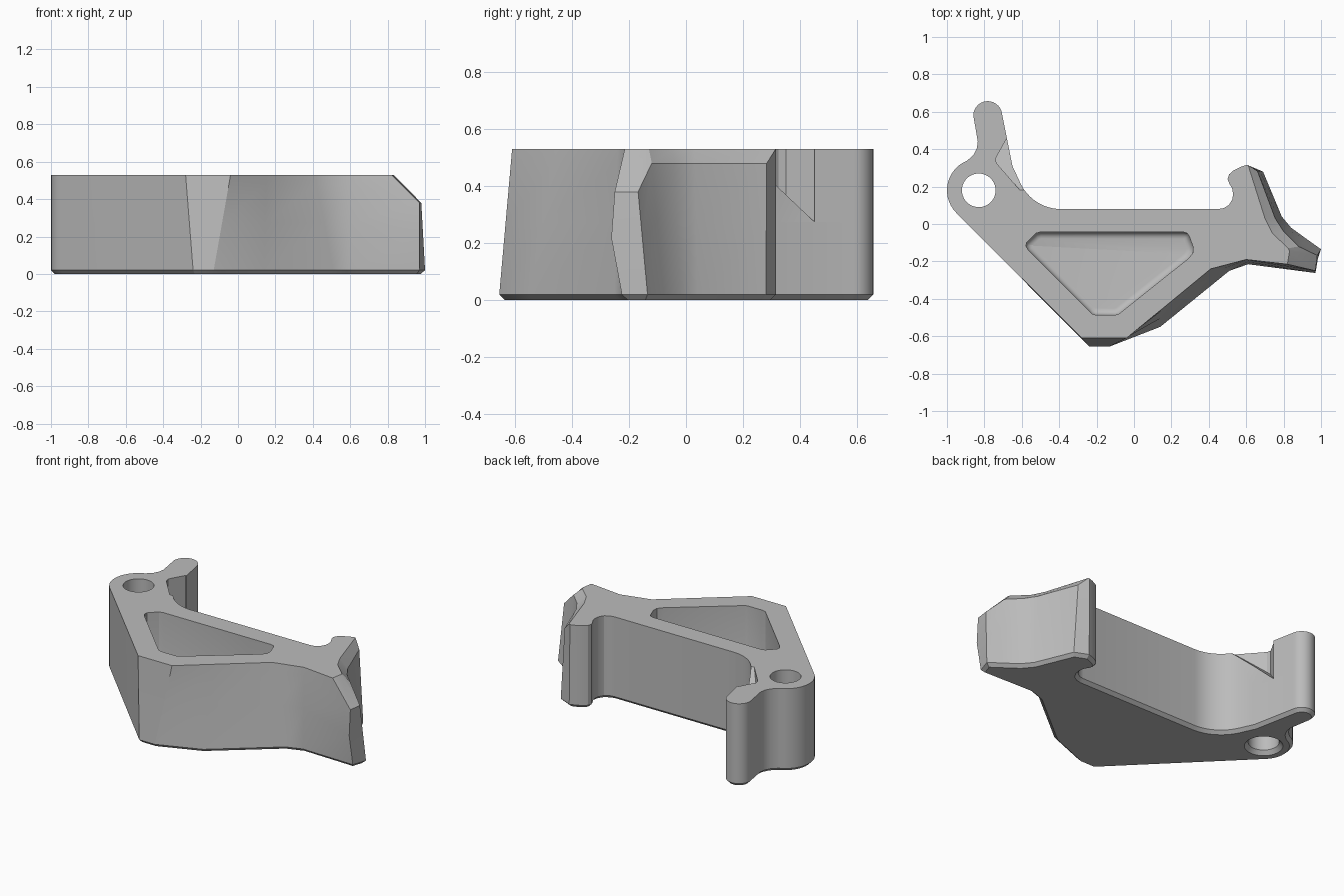
import bpy, bmesh
from math import cos, sin, radians
from mathutils import Vector

cube = bpy.data.objects.get("Cube")
if cube:
    bpy.data.objects.remove(cube)

TOP, EDGE, LIP = 0.53, 0.02, 0.48

grey = bpy.data.materials.new("plain grey")
grey.use_nodes = True
grey.diffuse_color = (0.5, 0.5, 0.5, 1)
grey.node_tree.nodes["Principled BSDF"].inputs["Base Color"].default_value = (0.5, 0.5, 0.5, 1)


def arc(cx, cy, r, start, end, steps):
    angles = [radians(start + (end - start) * i / steps) for i in range(steps + 1)]
    return [(cx + r * cos(a), cy + r * sin(a)) for a in angles]


def loft(name, rings):
    """Skin a closed solid through rings of equal point count."""
    bm = bmesh.new()
    loops = [[bm.verts.new(p) for p in ring] for ring in rings]
    for low, high in zip(loops, loops[1:]):
        for i in range(len(low)):
            j = (i + 1) % len(low)
            bm.faces.new((low[i], low[j], high[j], high[i]))
    bm.faces.new(loops[0][::-1])
    bm.faces.new(loops[-1])
    bmesh.ops.recalc_face_normals(bm, faces=bm.faces)
    mesh = bpy.data.meshes.new(name)
    bm.to_mesh(mesh)
    bm.free()
    mesh.materials.append(grey)
    obj = bpy.data.objects.new(name, mesh)
    bpy.context.collection.objects.link(obj)
    return obj


def inset(points, d):
    """Move a counter-clockwise outline inward by d."""
    out = []
    for i, p in enumerate(points):
        a, b, c = Vector(points[i - 1]), Vector(p), Vector(points[(i + 1) % len(points)])
        n1 = Vector((a.y - b.y, b.x - a.x)).normalized()
        n2 = Vector((b.y - c.y, c.x - b.x)).normalized()
        m = (n1 + n2).normalized()
        out.append(b + m * d / max(m.dot(n1), 0.5))
    return out


def level(points, z):
    return [(p[0], p[1], z) for p in points]


def cut(target, cutter):
    cutter.hide_render = True
    mod = target.modifiers.new("cut", 'BOOLEAN')
    mod.operation, mod.solver, mod.object = 'DIFFERENCE', 'EXACT', cutter
    bpy.context.view_layer.objects.active = target
    bpy.ops.object.modifier_apply(modifier=mod.name)
    bpy.data.objects.remove(cutter)


# Upright walls of the outline: post, pivot ring and hook
post = arc(-0.782, 0.58, 0.077, 5, 180, 14)
neck = [(-0.835, 0.44), (-0.84, 0.405), (-0.858, 0.37), (-0.885, 0.345)]
ring = arc(-0.83, 0.18, 0.17, 112, 225, 14)
hook = [(0.57, 0.305), (0.53, 0.285), (0.508, 0.265), (0.5, 0.24), (0.51, 0.215),
        (0.525, 0.19), (0.53, 0.16), (0.525, 0.13), (0.508, 0.102), (0.48, 0.085), (0.45, 0.08)]
inner_bend = arc(-0.39, 0.32, 0.24, 270, 205, 12) + [(-0.65, 0.31)]

# Leaning walls: bottom point, top point, optional break point below the top
front = [((-0.24, -0.655), (-0.28, -0.61)), ((-0.13, -0.655), (-0.04, -0.61)),
         ((0.14, -0.55), (0.15, -0.454)), ((0.51, -0.25), (0.41, -0.24)),
         ((0.61, -0.215), (0.6, -0.19))]
tip = [((0.97, -0.225), (0.82, -0.215), (0.97, -0.25, 0.38)),
       ((1.0, -0.135), (0.832, -0.145), (0.98, -0.168, 0.38)),
       ((0.92, -0.078), (0.825, -0.13), (0.88, -0.12, LIP)),
       ((0.84, -0.02), (0.74, -0.05), (0.8, -0.04, LIP)),
       ((0.79, 0.04), (0.7, 0.03), (0.755, 0.03, LIP)),
       ((0.69, 0.28), (0.61, 0.315), (0.66, 0.283, LIP)),
       ((0.605, 0.316), (0.6, 0.316))]

rows = [(p, p) for p in post + neck + ring] + front + tip
rows += [(p, p) for p in hook + inner_bend]

bottom = [r[0] for r in rows]
upper = []
for r in rows:
    lean = Vector(r[0]).lerp(Vector(r[1]), LIP / TOP)
    upper.append(r[2] if len(r) > 2 else (lean.x, lean.y, LIP))
middle = [Vector((*b, EDGE)).lerp(Vector(u), 0.55) for b, u in zip(bottom, upper)]
tip_front = len(post + neck + ring) + len(front)
middle[tip_front].y = -0.262

bracket = loft("bracket_body", [level(inset(bottom, EDGE), 0), level(bottom, EDGE),
                                middle, upper, level([r[1] for r in rows], TOP)])

# Pivot hole with a countersink underneath
hole = [(0.112, -0.02), (0.112, 0.0), (0.09, 0.025), (0.09, 0.6)]
cut(bracket, loft("pivot_hole", [level(arc(-0.83, 0.18, r, 0, 351, 39), z) for r, z in hole]))

# Blind three-sided pocket with a rounded floor edge
pocket = [(-0.575, -0.1), (-0.577, -0.118), (-0.565, -0.14), (-0.24, -0.465), (-0.225, -0.48),
          (-0.205, -0.486), (-0.1, -0.486), (-0.08, -0.48), (0.29, -0.185), (0.315, -0.155),
          (0.317, -0.125), (0.295, -0.065), (0.285, -0.05), (0.265, -0.043),
          (-0.5, -0.043), (-0.525, -0.05)]
R = 0.035
fillet = [level(inset(pocket, R * (1 - sin(radians(a)))), 0.06 + R * (1 - cos(radians(a))))
          for a in (0, 22, 45, 67, 90)]
cut(bracket, loft("pocket", fillet + [level(pocket, 0.6)]))

# Sloping notch beside the post
notch = [(-0.685, 0.45), (-0.74, 0.35), (-0.735, 0.325), (-0.6, 0.17), (-0.45, 0.3), (-0.5, 0.45)]
cut(bracket, loft("notch", [[(x, y, 0.275 + 0.95 * (0.45 - y)) for x, y in notch],
                            level(notch, 0.6)]))

bpy.ops.object.select_all(action='DESELECT')
bracket.select_set(True)
bpy.context.view_layer.objects.active = bracket
bpy.ops.object.shade_smooth_by_angle(angle=radians(25))
